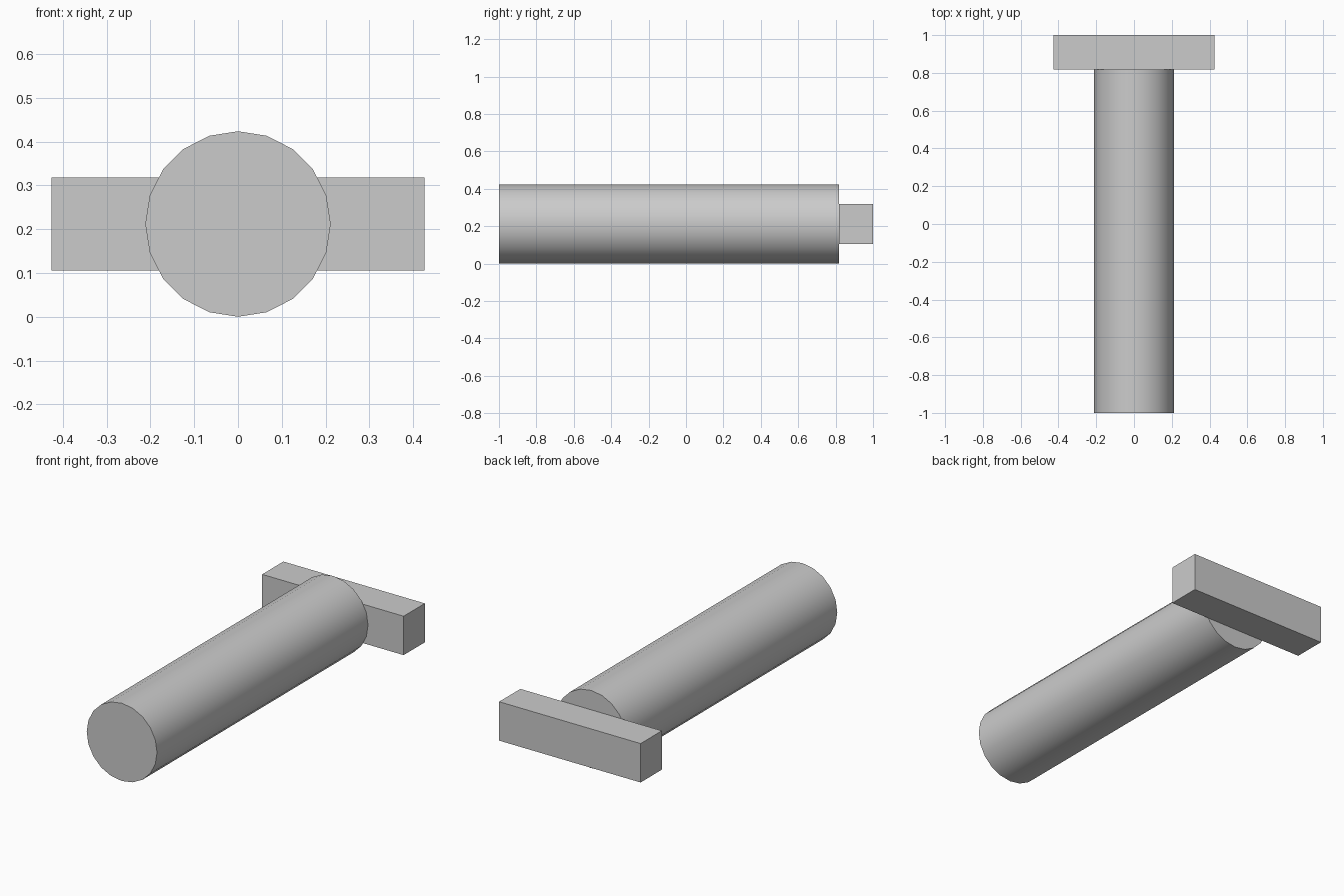
import bpy
import math

cube = bpy.data.objects.get("Cube")
if cube:
    bpy.data.objects.remove(cube, do_unlink=True)

RADIUS = 0.212
FRONT, JOINT, BACK = -1.0, 0.817, 1.0

# Single plain grey
grey = bpy.data.materials.new("plain_grey")
grey.use_nodes = True
colour = (0.6, 0.6, 0.6, 1)
grey.diffuse_color = colour
grey.node_tree.nodes["Principled BSDF"].inputs["Base Color"].default_value = colour


def finish(name):
    part = bpy.context.object
    part.name = name
    part.data.materials.append(grey)
    return part


# Round shaft lying along y, with a vertex at the very top
bpy.ops.mesh.primitive_cylinder_add(
    vertices=20, radius=RADIUS, depth=JOINT - FRONT,
    location=(0, (FRONT + JOINT) / 2, RADIUS), rotation=(math.pi / 2, 0, 0))
finish("shaft")
bpy.ops.object.shade_smooth_by_angle(angle=math.radians(30))

# Flat crossbar closing the back end
bpy.ops.mesh.primitive_cube_add(size=1, location=(0, (JOINT + BACK) / 2, RADIUS))
bar = finish("crossbar")
bar.scale = (0.853, BACK - JOINT, RADIUS)
bpy.ops.object.transform_apply(location=False, rotation=False, scale=True)
